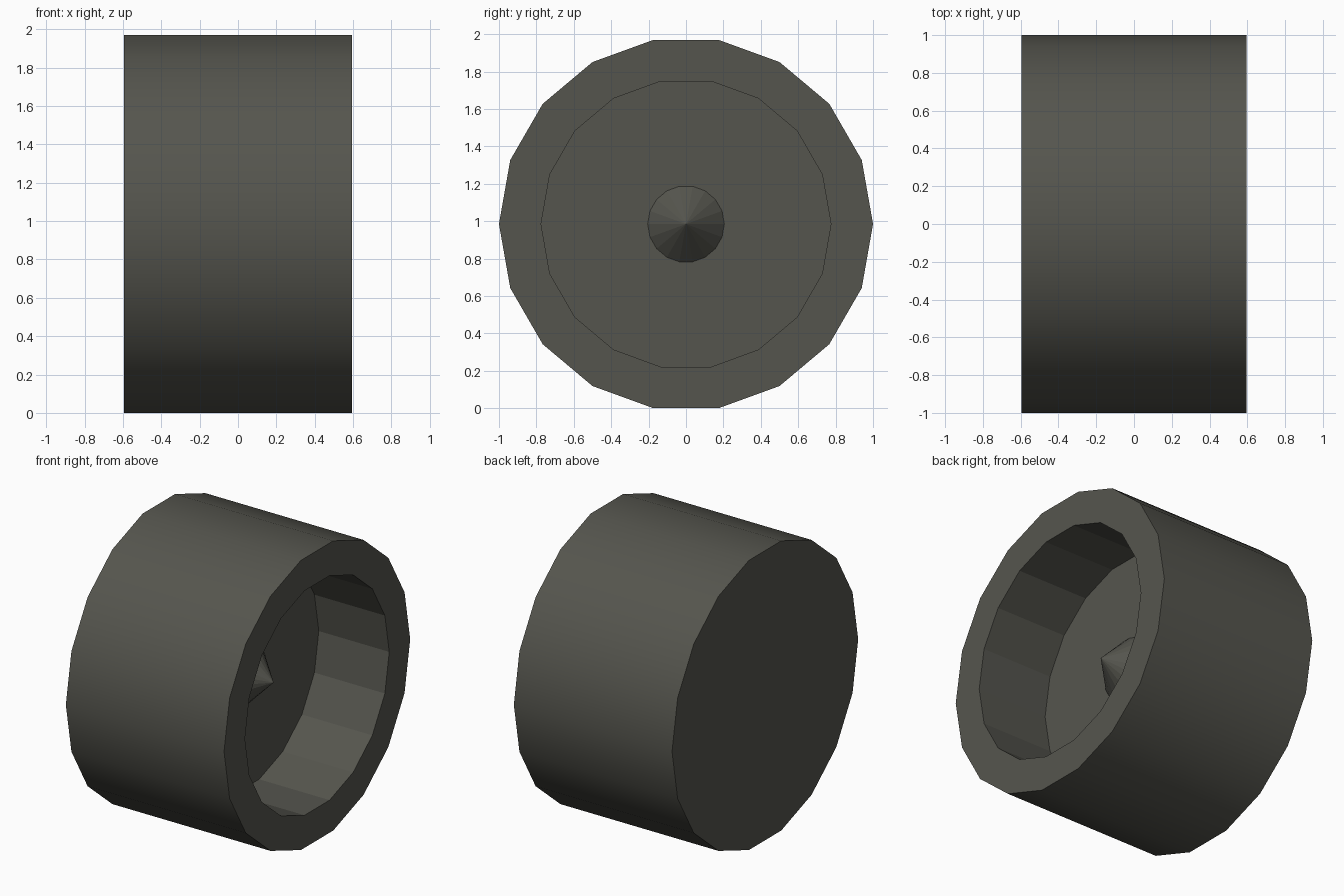
import bpy, bmesh, math

if "Cube" in bpy.data.objects:
    bpy.data.objects.remove(bpy.data.objects["Cube"])

SIDES = 18
HALF = 0.595
AXIS_Z = math.sin(math.radians(80))   # flats rest on the ground

rubber = bpy.data.materials.new("dark_rubber_grey")
rubber.diffuse_color = (0.091, 0.091, 0.076, 1)
rubber.use_nodes = True
rubber.node_tree.nodes["Principled BSDF"].inputs["Base Color"].default_value = rubber.diffuse_color

# Profile along the axle: (x, radius), from the closed back to the cone tip
profile = [(-HALF, 1.0), (HALF, 1.0), (HALF, 0.775), (0.065, 0.775),
           (0.065, 0.205), (0.268, 0.0)]

bm = bmesh.new()
rings = []
for x, r in profile[:-1]:
    rings.append([bm.verts.new((x, r * math.cos(2 * math.pi * i / SIDES),
                                AXIS_Z + r * math.sin(2 * math.pi * i / SIDES)))
                  for i in range(SIDES)])
tip = bm.verts.new((profile[-1][0], 0, AXIS_Z))

# Closed back, then walls, rim and recess floor between rings
bm.faces.new(rings[0])
for k, (a, b) in enumerate(zip(rings, rings[1:])):
    for i in range(SIDES):
        j = (i + 1) % SIDES
        f = bm.faces.new((a[i], a[j], b[j], b[i]))
        f.smooth = (k == 0)           # only the tread is smooth

# Hub cone
for i in range(SIDES):
    bm.faces.new((rings[-1][i], rings[-1][(i + 1) % SIDES], tip))

bmesh.ops.recalc_face_normals(bm, faces=bm.faces)

# Keep the tread's rims crisp
for e in bm.edges:
    if len(e.link_faces) == 2 and e.calc_face_angle() > math.radians(30):
        e.smooth = False

mesh = bpy.data.meshes.new("wheel")
bm.to_mesh(mesh)
bm.free()
mesh.materials.append(rubber)
wheel = bpy.data.objects.new("wheel", mesh)
bpy.context.collection.objects.link(wheel)
